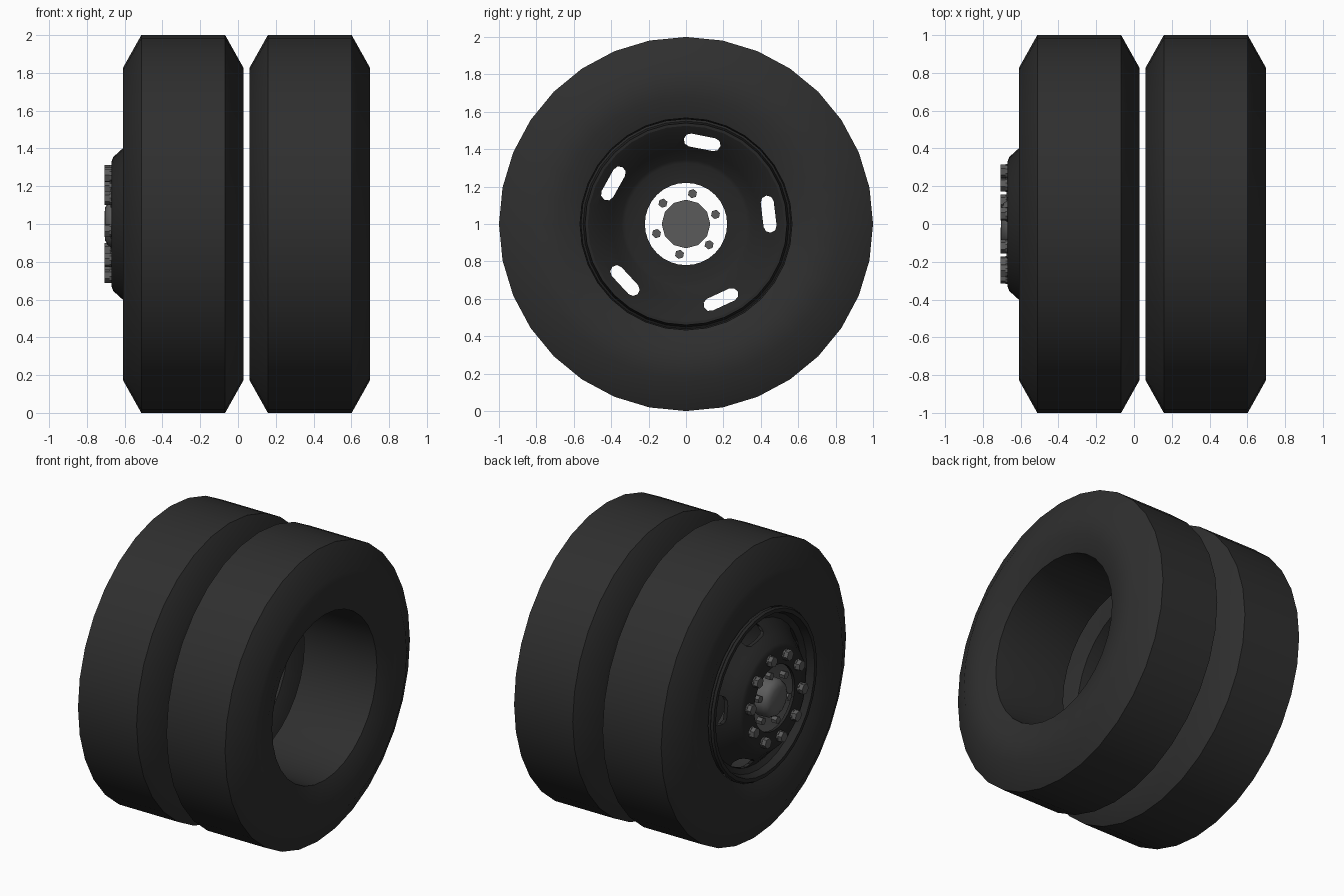
import bpy, bmesh, math

if "Cube" in bpy.data.objects:
    bpy.data.objects.remove(bpy.data.objects["Cube"])

def material(name, value):
    m = bpy.data.materials.new(name)
    m.diffuse_color = (value, value, value, 1)
    m.use_nodes = True
    m.node_tree.nodes["Principled BSDF"].inputs["Base Color"].default_value = m.diffuse_color
    return m

RUBBER = material("black rubber", 0.028)
STEEL = material("dark painted steel", 0.02)
METAL = material("grey metal", 0.105)
CENTRE_Z = 1.0

def finish(name, bm, mat, smooth=None):
    bmesh.ops.recalc_face_normals(bm, faces=bm.faces)
    me = bpy.data.meshes.new(name)
    bm.to_mesh(me)
    bm.free()
    me.materials.append(mat)
    ob = bpy.data.objects.new(name, me)
    ob.location.z = CENTRE_Z
    bpy.context.collection.objects.link(ob)
    if smooth:
        bpy.ops.object.select_all(action='DESELECT')
        ob.select_set(True)
        bpy.context.view_layer.objects.active = ob
        bpy.ops.object.shade_smooth_by_angle(angle=math.radians(smooth))
    return ob

def lathe(profile, sides, closed=True):
    """Revolve (x, radius) points around the x axis; open profiles get end caps."""
    bm = bmesh.new()
    rings = []
    for k in range(sides):
        a = 2 * math.pi * k / sides
        rings.append([bm.verts.new((x, r * math.cos(a), r * math.sin(a))) for x, r in profile])
    n = len(profile)
    for k in range(sides):
        p, q = rings[k], rings[(k + 1) % sides]
        for i in range(n if closed else n - 1):
            j = (i + 1) % n
            bm.faces.new((p[i], p[j], q[j], q[i]))
    if not closed:
        bm.faces.new([r[0] for r in rings])
        bm.faces.new([r[-1] for r in rings])
    return bm

def prism(bm, outline, x0, x1):
    """Extrude a (y, z) outline along x."""
    a = [bm.verts.new((x0, y, z)) for y, z in outline]
    b = [bm.verts.new((x1, y, z)) for y, z in outline]
    bm.faces.new(a)
    bm.faces.new(b[::-1])
    for i in range(len(a)):
        j = (i + 1) % len(a)
        bm.faces.new((a[i], a[j], b[j], b[i]))

def polygon(cy, cz, r, sides=6, turn=0.0):
    return [(cy + r * math.cos(turn + 2 * math.pi * k / sides),
             cz + r * math.sin(turn + 2 * math.pi * k / sides)) for k in range(sides)]

# two tyres, mirrored half profile
half = [(0.0, 1.0), (0.222, 1.0), (0.32, 0.825), (0.317, 0.68), (0.275, 0.567), (0.16, 0.56)]
tyre_profile = half + [(-x, r) for x, r in reversed(half[1:])]
for name, cx in (("outer_tyre", -0.29), ("inner_tyre", 0.38)):
    finish(name, lathe([(x + cx, r) for x, r in tyre_profile], 32), RUBBER, 35)

# steel wheel: lip, short barrel and domed disc with an open centre
front = [(-0.585, 0.57), (-0.60, 0.56), (-0.60, 0.535), (-0.55, 0.52), (-0.53, 0.485),
         (-0.605, 0.405), (-0.66, 0.355), (-0.67, 0.33), (-0.67, 0.22)]
back = [(-0.65, 0.22), (-0.65, 0.325), (-0.64, 0.345), (-0.585, 0.40), (-0.505, 0.485),
        (-0.48, 0.525), (-0.48, 0.54), (-0.57, 0.55)]
wheel = finish("steel_wheel", lathe(front + back, 32), STEEL, 30)

# five rounded vent slots
bm = bmesh.new()
for k in range(5):
    a = math.radians(6.8 + 72 * k)
    outline = []
    for end in (1, -1):
        for s in range(5):
            t = math.pi * s / 4
            u = end * (0.065 + 0.035 * math.sin(t))
            v = 0.445 + end * 0.035 * math.cos(t)
            outline.append((v * math.cos(a) - u * math.sin(a), v * math.sin(a) + u * math.cos(a)))
    prism(bm, outline, -0.8, -0.3)
cutter = finish("slot_cutter", bm, STEEL)
cutter.hide_render = True
cutter.hide_viewport = True
cut = wheel.modifiers.new("slots", 'BOOLEAN')
cut.operation = 'DIFFERENCE'
cut.solver = 'EXACT'
cut.object = cutter
wheel.modifiers.move(len(wheel.modifiers) - 1, 0)

# ten lug nuts, each a washer and a hexagon
bm = bmesh.new()
for k in range(10):
    a = math.radians(7 + 36 * k)
    y, z = 0.282 * math.cos(a), 0.282 * math.sin(a)
    prism(bm, polygon(y, z, 0.037, 10), -0.68, -0.668)
    prism(bm, polygon(y, z, 0.036, 6, a), -0.708, -0.68)
finish("lug_nuts", bm, METAL)

# hub cap with chamfered face
finish("hub_cap", lathe([(-0.59, 0.13), (-0.67, 0.125), (-0.69, 0.112), (-0.705, 0.085)], 12, False), METAL, 30)

# six small hub bolts
bm = bmesh.new()
for k in range(6):
    a = math.radians(18 + 60 * k)
    prism(bm, polygon(0.166 * math.cos(a), 0.166 * math.sin(a), 0.025, 6, a), -0.675, -0.635)
finish("hub_bolts", bm, METAL)
